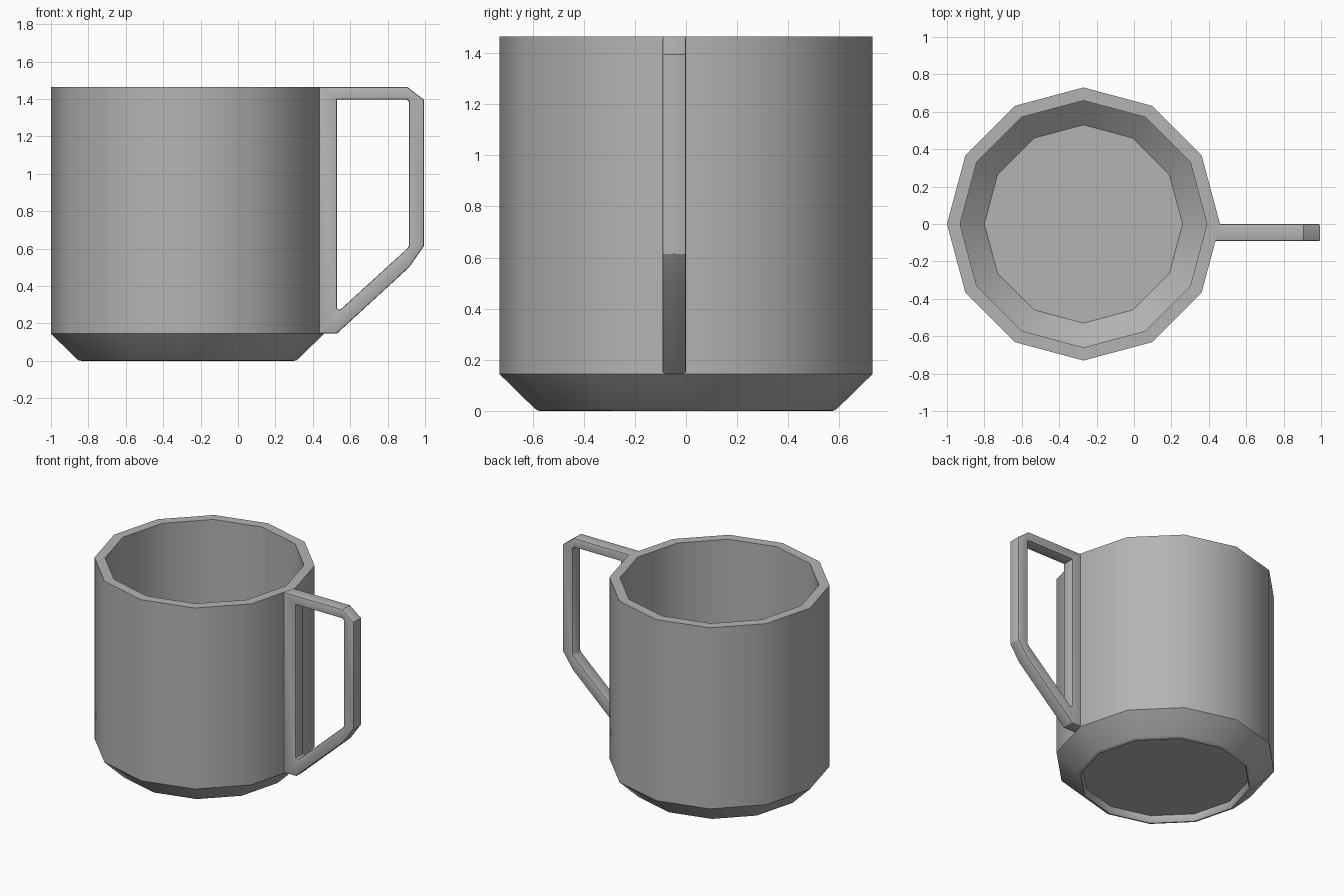
import bpy, bmesh, math

if "Cube" in bpy.data.objects:
    bpy.data.objects.remove(bpy.data.objects["Cube"])

grey = bpy.data.materials.new("plain grey")
grey.diffuse_color = (0.45, 0.46, 0.455, 1)
grey.use_nodes = True
grey.node_tree.nodes["Principled BSDF"].inputs["Base Color"].default_value = grey.diffuse_color


def finish(bm, name, angle):
    bmesh.ops.recalc_face_normals(bm, faces=bm.faces)
    mesh = bpy.data.meshes.new(name)
    bm.to_mesh(mesh)
    bm.free()
    mesh.materials.append(grey)
    ob = bpy.data.objects.new(name, mesh)
    bpy.context.collection.objects.link(ob)
    bpy.ops.object.select_all(action='DESELECT')
    ob.select_set(True)
    bpy.context.view_layer.objects.active = ob
    bpy.ops.object.shade_smooth_by_angle(angle=math.radians(angle))
    return ob


# Cup body: twelve-sided lathe with hollow inside and recessed base
profile = [(0.555, 0.05), (0.56, 0.008), (0.567, 0), (0.58, 0.002), (0.592, 0.01),
           (0.73, 0.145), (0.73, 1.465), (0.66, 1.465), (0.66, 0.19), (0.53, 0.075)]
bm = bmesh.new()
rings = []
for r, z in profile:
    rings.append([bm.verts.new((-0.27 + r * math.cos(i * math.pi / 6),
                                r * math.sin(i * math.pi / 6), z)) for i in range(12)])
for a, b in zip(rings, rings[1:]):
    for i in range(12):
        j = (i + 1) % 12
        bm.faces.new((a[i], a[j], b[j], b[i]))
bm.faces.new(rings[0])
bm.faces.new(rings[-1])
finish(bm, "cup_body", 35)

# Handle: flat angular frame with softened edges
outer = [(0.43, 1.464), (0.905, 1.464), (0.995, 1.395), (0.995, 0.615),
         (0.915, 0.50), (0.53, 0.147), (0.43, 0.147)]
inner = [(0.53, 1.397), (0.903, 1.397), (0.914, 1.386), (0.914, 0.615),
         (0.905, 0.60), (0.545, 0.272), (0.53, 0.28)]
bm = bmesh.new()
loops = [[bm.verts.new((x, y, z)) for x, z in pts]
         for pts, y in ((outer, -0.092), (outer, 0), (inner, 0), (inner, -0.092))]
for k in range(4):
    a, b = loops[k], loops[(k + 1) % 4]
    for i in range(7):
        j = (i + 1) % 7
        bm.faces.new((a[i], a[j], b[j], b[i]))
bmesh.ops.recalc_face_normals(bm, faces=bm.faces)
sharp = [e for e in bm.edges if e.calc_face_angle(0) > math.radians(60)
         and abs(e.verts[0].co.y - e.verts[1].co.y) < 0.01]
bmesh.ops.bevel(bm, geom=sharp, offset=0.009, segments=2, profile=0.5,
                affect='EDGES', clamp_overlap=True)
finish(bm, "handle", 32)
